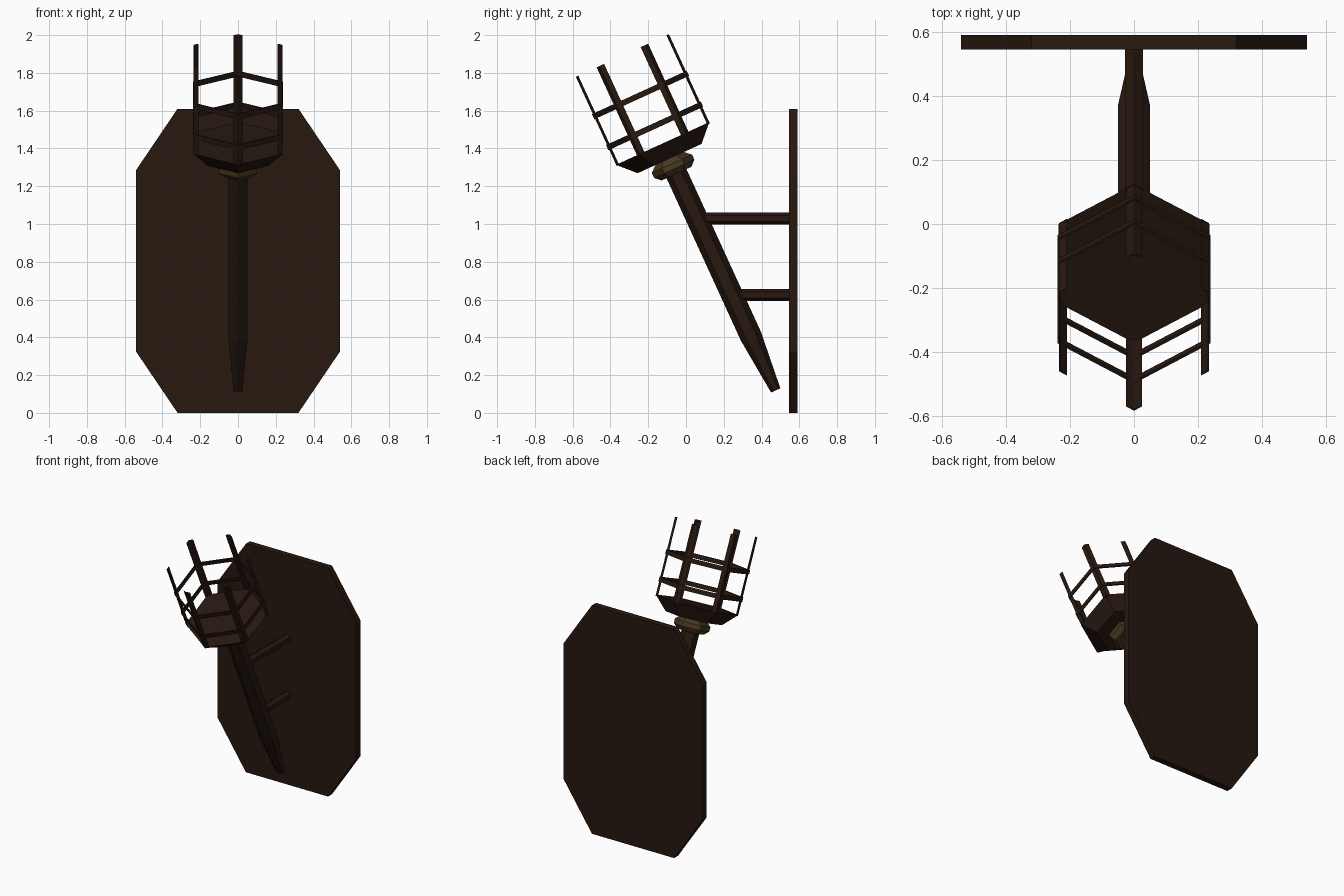
import bpy, bmesh
from math import sin, cos, pi, radians
from mathutils import Matrix, Vector

if "Cube" in bpy.data.objects:
    bpy.data.objects.remove(bpy.data.objects["Cube"])


def material(name, rgb):
    m = bpy.data.materials.new(name)
    m.diffuse_color = (*rgb, 1)
    m.use_nodes = True
    m.node_tree.nodes["Principled BSDF"].inputs["Base Color"].default_value = m.diffuse_color
    return m


IRON = material("dark_iron", (0.02, 0.009, 0.005))
BRASS = material("aged_brass", (0.065, 0.04, 0.013))

# Local torch frame: z runs up the leaning shaft, origin at the lower tip
TILT = Matrix.Translation((0, 0.475, 0.119)) @ Matrix.Rotation(radians(24.6), 4, 'X')


def hexagon(r, z):
    return [Vector((r * cos(pi / 2 + i * pi / 3), r * sin(pi / 2 + i * pi / 3), z)) for i in range(6)]


def loft(name, sections, mat, matrix=Matrix(), closed=False):
    """Skin a list of equal-sized point loops; cap the ends or join them."""
    bm = bmesh.new()
    rows = [[bm.verts.new(p) for p in s] for s in sections]
    n = len(rows[0])
    pairs = list(zip(rows, rows[1:])) + ([(rows[-1], rows[0])] if closed else [])
    for a, b in pairs:
        for i in range(n):
            j = (i + 1) % n
            bm.faces.new((a[i], a[j], b[j], b[i]))
    if not closed:
        bm.faces.new(rows[0])
        bm.faces.new(rows[-1])
    bmesh.ops.recalc_face_normals(bm, faces=bm.faces)
    me = bpy.data.meshes.new(name)
    bm.to_mesh(me)
    bm.free()
    me.materials.append(mat)
    ob = bpy.data.objects.new(name, me)
    ob.matrix_world = matrix
    bpy.context.collection.objects.link(ob)
    return ob


def hex_lathe(name, profile, mat, matrix=TILT, closed=False):
    return loft(name, [hexagon(r, z) for r, z in profile], mat, matrix, closed)


# Wall plate: octagonal slab
half = [(0.32, 0), (0.54, 0.325), (0.54, 1.285), (0.32, 1.61)]
outline = half + [(-x, z) for x, z in reversed(half)]
loft("wall_plate", [[Vector((x, y, z)) for x, z in outline] for y in (0.545, 0.59)], IRON)

# Shaft, collar and bowl
hex_lathe("shaft", [(0.027, 0), (0.058, 0.315), (0.058, 1.28)], IRON)
hex_lathe("collar", [(0.087, 1.262), (0.117, 1.29), (0.117, 1.32), (0.08, 1.352)], BRASS)
hex_lathe("bowl", [(0.186, 1.35), (0.272, 1.438)], IRON)

# Cage hoops
for k, z in enumerate((1.54, 1.72)):
    hex_lathe(f"cage_hoop_{k + 1}",
              [(0.276, z - 0.015), (0.276, z + 0.015), (0.267, z + 0.015), (0.267, z - 0.015)],
              IRON, closed=True)

# Cage bars: angled strips wrapped round each corner of the hexagon
corners = hexagon(0.271, 0)
for i in range(6):
    c, a, b = corners[i], corners[i - 1], corners[(i + 1) % 6]
    p = c + (a - c).normalized() * 0.029
    q = c + (b - c).normalized() * 0.029
    inset = c * (1 - 0.008 / 0.271)
    loft(f"cage_bar_{i + 1}",
         [[v + Vector((0, 0, z)) for v in (p, c, q, inset)] for z in (1.43, 1.95)], IRON, TILT)

# Struts joining the shaft to the plate
for name, z, y in (("upper_strut", 1.03, 0.06), ("lower_strut", 0.625, 0.245)):
    frame = Matrix.Translation((0, y, z)) @ Matrix.Rotation(radians(-90), 4, 'X')
    hex_lathe(name, [(0.032, 0), (0.032, 0.55 - y)], IRON, frame)
